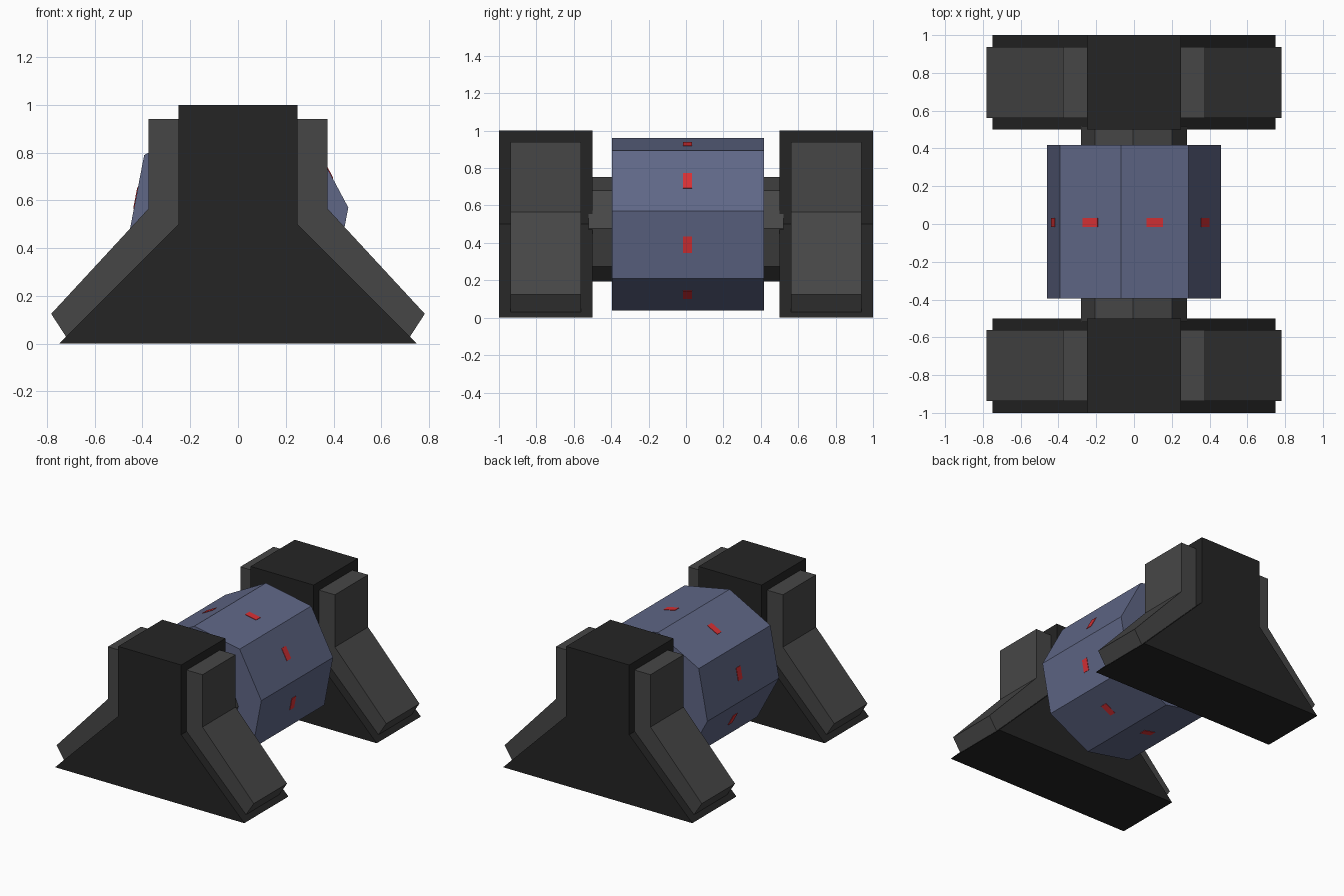
import bpy, bmesh, math
from mathutils import Vector

if "Cube" in bpy.data.objects:
    bpy.data.objects.remove(bpy.data.objects["Cube"])


def material(name, rgb):
    m = bpy.data.materials.new(name)
    m.diffuse_color = (*rgb, 1)
    m.use_nodes = True
    m.node_tree.nodes["Principled BSDF"].inputs["Base Color"].default_value = m.diffuse_color
    return m


BLACK = material("charcoal", (0.018, 0.018, 0.018))
GREY = material("dark grey", (0.062, 0.062, 0.062))
BLUE = material("slate blue", (0.115, 0.135, 0.24))
RED = material("signal red", (0.68, 0.03, 0.035))


def prism(name, profile, y0, y1, mat):
    """Extrude an (x, z) profile along y."""
    bm = bmesh.new()
    face = bm.faces.new([bm.verts.new((x, y0, z)) for x, z in profile])
    ext = bmesh.ops.extrude_face_region(bm, geom=[face])
    verts = [g for g in ext["geom"] if isinstance(g, bmesh.types.BMVert)]
    bmesh.ops.translate(bm, verts=verts, vec=(0, y1 - y0, 0))
    bmesh.ops.recalc_face_normals(bm, faces=bm.faces)
    me = bpy.data.meshes.new(name)
    bm.to_mesh(me)
    bm.free()
    me.materials.append(mat)
    ob = bpy.data.objects.new(name, me)
    bpy.context.collection.objects.link(ob)
    return ob


def octagon(cz, r_even, r_odd, turn):
    return [((r_odd if i % 2 else r_even) * math.cos(math.radians(turn + 45 * i)),
             cz + (r_odd if i % 2 else r_even) * math.sin(math.radians(turn + 45 * i)))
            for i in range(8)]


# End stands with grey armour pads on both sides
stand = [(-0.75, 0), (0.75, 0), (0.25, 0.5), (0.25, 1), (-0.25, 1), (-0.25, 0.5)]
pad = [(0.23, 0.94), (0.375, 0.94), (0.375, 0.565), (0.782, 0.125),
       (0.714, 0.02), (0.23, 0.50)]
for end, s in (("front", -1), ("back", 1)):
    prism(end + "_stand", stand, s * 0.5, s * 1.0, BLACK)
    for side, m in (("left", -1), ("right", 1)):
        prism(f"{end}_{side}_pad", [(m * x, z) for x, z in pad],
              s * 0.562, s * 0.938, GREY)

# Axle between the stands
prism("axle", octagon(0.473, 0.28, 0.288, 1), -0.52, 0.52, GREY)

# Eight-sided drum, slightly turned
drum = octagon(0.5, 0.467, 0.488, 8.6)
prism("drum", drum, -0.395, 0.417, BLUE)

# Red mark plate in the middle of every drum face
for i in range(8):
    a, b = Vector(drum[i]), Vector(drum[(i + 1) % 8])
    mid, along = (a + b) / 2, (b - a).normalized()
    out = Vector((along.y, -along.x))
    corners = [mid + along * t + out * d
               for t, d in ((-0.045, -0.003), (0.045, -0.003),
                            (0.045, 0.003), (-0.045, 0.003))]
    prism(f"drum_mark_{i + 1}", [tuple(c) for c in corners], -0.015, 0.033, RED)
